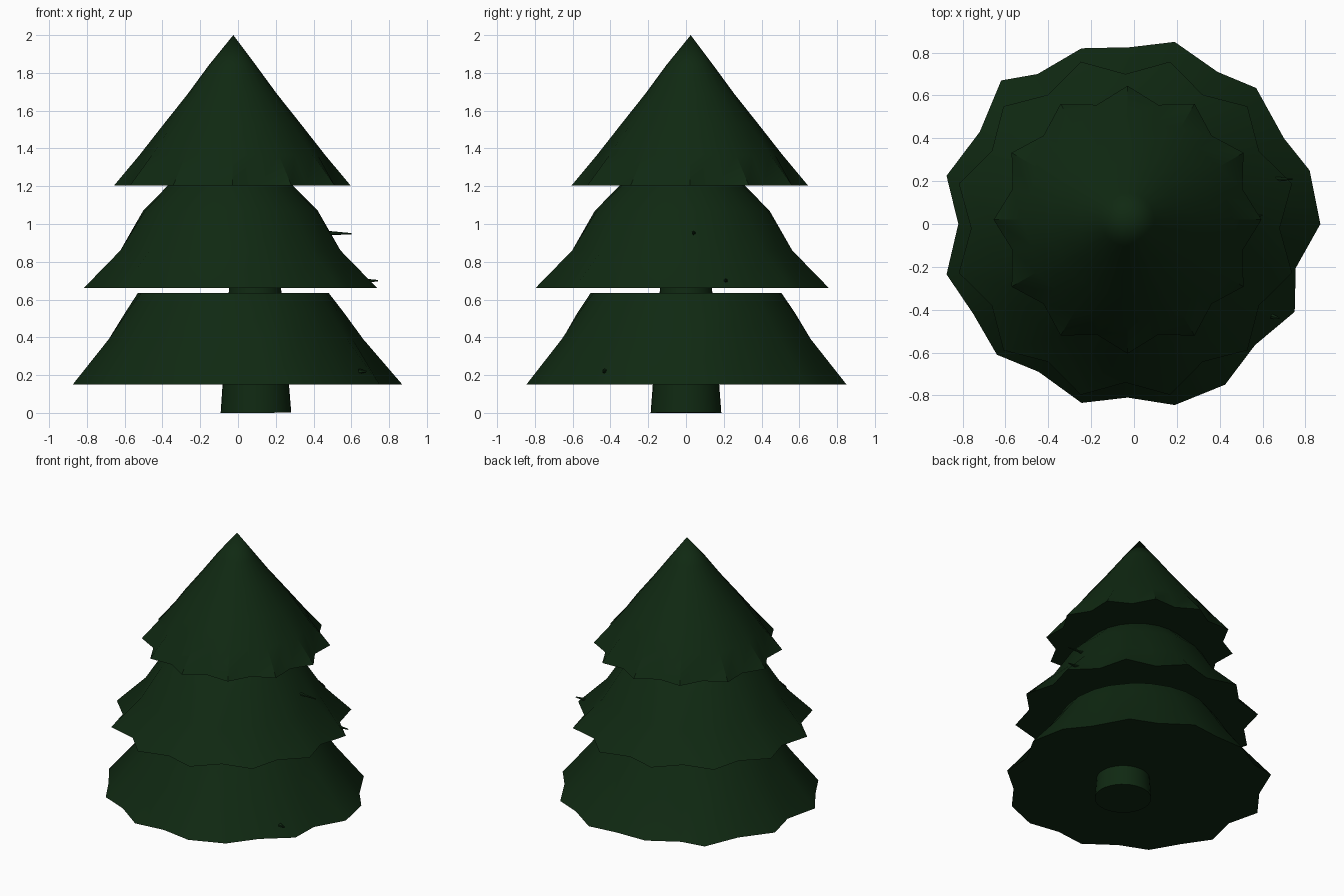
import bpy, bmesh, math
from mathutils import Vector

if "Cube" in bpy.data.objects:
    bpy.data.objects.remove(bpy.data.objects["Cube"])

green = bpy.data.materials.new("dark_pine_green")
green.diffuse_color = (0.005, 0.022, 0.006, 1)
green.use_nodes = True
green.node_tree.nodes["Principled BSDF"].inputs["Base Color"].default_value = green.diffuse_color
SIDES = 24


def finish(name, bm, angle=40):
    bmesh.ops.recalc_face_normals(bm, faces=bm.faces)
    mesh = bpy.data.meshes.new(name)
    bm.to_mesh(mesh)
    bm.free()
    obj = bpy.data.objects.new(name, mesh)
    bpy.context.collection.objects.link(obj)
    mesh.materials.append(green)
    bpy.ops.object.select_all(action='DESELECT')
    obj.select_set(True)
    bpy.context.view_layer.objects.active = obj
    bpy.ops.object.shade_smooth_by_angle(angle=math.radians(angle))
    return obj


def star(center, tip, notch, first_tip):
    """Jagged hem: 12 tips alternating with notches."""
    pts = []
    for i in range(SIDES):
        a = math.tau * i / SIDES
        r = tip if i % 2 == first_tip else notch
        pts.append((center[0] + r * math.cos(a), center[1] + r * math.sin(a)))
    return pts


def tier(name, center, hem, hem_z, rings, apex=None):
    """Skirt lofted from a jagged hem through (radius, z, jaggedness) rings."""
    bm = bmesh.new()
    c = Vector(center)
    offsets = [Vector(p) - c for p in hem]
    mean = sum(o.length for o in offsets) / SIDES
    loops = [[bm.verts.new((*(c + o), hem_z)) for o in offsets]]
    for radius, z, jag in rings:
        loop = []
        for o in offsets:
            r = radius * (1 + jag * (o.length / mean - 1))
            loop.append(bm.verts.new((*(c + o.normalized() * r), z)))
        loops.append(loop)
    for low, high in zip(loops, loops[1:]):
        for i in range(SIDES):
            j = (i + 1) % SIDES
            bm.faces.new((low[i], low[j], high[j], high[i]))
    bm.faces.new(loops[0])
    if apex:
        top = bm.verts.new(apex)
        for i in range(SIDES):
            bm.faces.new((loops[-1][i], loops[-1][(i + 1) % SIDES], top))
    else:
        bm.faces.new(loops[-1])
    return finish(name, bm)


# Lowest tier with an irregular hem
low_hem = [(.87, 0), (.82, .25), (.70, .40), (.57, .635), (.39, .71), (.19, .85),
           (-.02, .825), (-.245, .82), (-.45, .70), (-.62, .67), (-.72, .43),
           (-.875, .225), (-.82, 0), (-.875, -.235), (-.75, -.42), (-.64, -.61),
           (-.445, -.69), (-.245, -.835), (-.03, -.81), (.19, -.845),
           (.425, -.75), (.565, -.565), (.75, -.41), (.755, -.205)]
tier("lower_branches", (-.025, 0), low_hem, .15,
     [(.67, .39, .5), (.58, .53, .2), (.505, .635, 0)])

# Middle tier
tier("middle_branches", (-.04, -.02), star((-.04, -.02), .805, .72, 1), .66,
     [(.59, .86, .4), (.465, 1.07, .1), (.33, 1.205, 0)])

# Top cone
tier("top_branches", (-.03, .02), star((-.03, .02), .625, .555, 0), 1.205,
     [(.48, 1.365, .4), (.36, 1.53, .1), (.235, 1.69, 0), (.125, 1.84, 0)],
     apex=(-.025, .025, 2))


def cone(name, start, end, r1, r2, sides):
    bm = bmesh.new()
    d = Vector(end) - Vector(start)
    bmesh.ops.create_cone(bm, cap_ends=True, segments=sides, radius1=r1, radius2=r2, depth=d.length)
    m = d.to_track_quat('Z', 'Y').to_matrix().to_4x4()
    m.translation = (Vector(start) + Vector(end)) / 2
    bmesh.ops.transform(bm, matrix=m, verts=bm.verts)
    return finish(name, bm)


# Slightly off-centre tapered trunk
cone("trunk", (.095, 0, 0), (.09, 0, .67), .187, .137, 32)

# Tiny twigs poking out of the branches
for i, (s, e) in enumerate([((.42, .04, .955), (.60, .04, .948)),
                            ((.64, .21, .70), (.74, .21, .70)),
                            ((.64, -.43, .22), (.68, -.44, .22))]):
    cone(f"twig_{i + 1}", s, e, .014, .004, 6)
